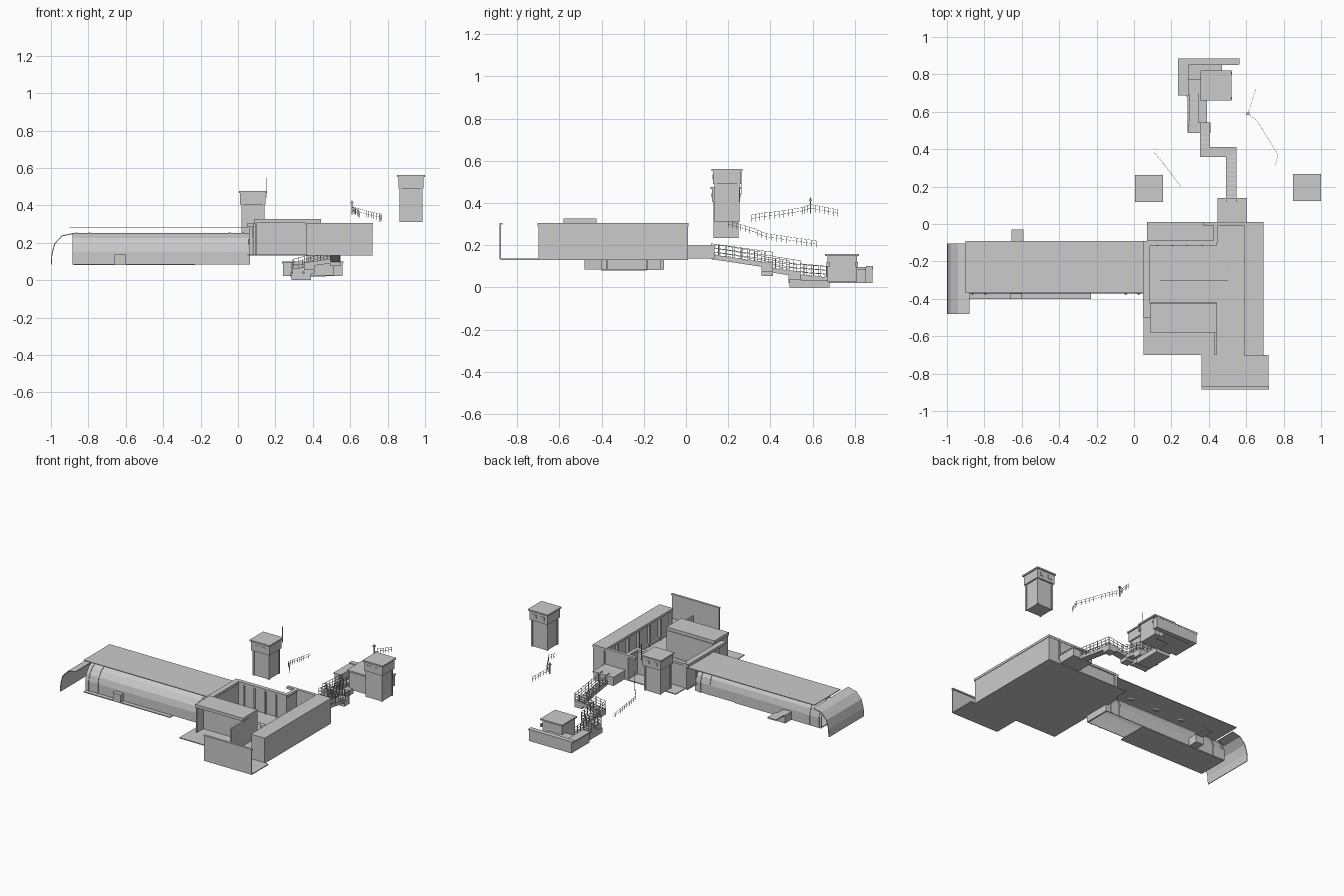
import bpy, bmesh, math
from mathutils import Vector

if "Cube" in bpy.data.objects:
    bpy.data.objects.remove(bpy.data.objects["Cube"])


def new_object(name, bm):
    bmesh.ops.recalc_face_normals(bm, faces=bm.faces)
    me = bpy.data.meshes.new(name)
    bm.to_mesh(me)
    bm.free()
    ob = bpy.data.objects.new(name, me)
    bpy.context.collection.objects.link(ob)
    return ob


def add_box(bm, x0, x1, y0, y1, z0, z1):
    vs = [bm.verts.new((x, y, z)) for z in (z0, z1)
          for x, y in ((x0, y0), (x1, y0), (x1, y1), (x0, y1))]
    for f in ((3, 2, 1, 0), (4, 5, 6, 7), (0, 1, 5, 4), (1, 2, 6, 5), (2, 3, 7, 6), (3, 0, 4, 7)):
        bm.faces.new([vs[i] for i in f])


def boxes(name, *dims):
    bm = bmesh.new()
    for d in dims:
        add_box(bm, *d)
    return new_object(name, bm)


def prism(name, pts, z0, z1):
    """Flat outline raised from z0 to z1."""
    bm = bmesh.new()
    f = bm.faces.new([bm.verts.new((x, y, z0)) for x, y in pts])
    r = bmesh.ops.extrude_face_region(bm, geom=[f])
    for v in r["geom"]:
        if isinstance(v, bmesh.types.BMVert):
            v.co.z = z1
    return new_object(name, bm)


def shell(name, a, b, thick):
    """Thin sheet spanning two matching profiles."""
    bm = bmesh.new()
    va = [bm.verts.new(p) for p in a]
    vb = [bm.verts.new(p) for p in b]
    for i in range(len(a) - 1):
        bm.faces.new((va[i], va[i + 1], vb[i + 1], vb[i]))
    ob = new_object(name, bm)
    m = ob.modifiers.new("thickness", "SOLIDIFY")
    m.thickness, m.offset = thick, 0
    return ob


def add_bar(bm, p, q, w, h):
    """Bar between two points, with horizontal width w and vertical height h."""
    p, q = Vector(p), Vector(q)
    d = q - p
    side = Vector((-d.y, d.x, 0)).normalized() * w / 2
    up = Vector((0, 0, h / 2))
    ends = [[bm.verts.new(c + s * side + u * up) for s, u in ((-1, -1), (1, -1), (1, 1), (-1, 1))]
            for c in (p, q)]
    a, b = ends
    bm.faces.new(a)
    bm.faces.new(b[::-1])
    for i in range(4):
        bm.faces.new((a[i], a[(i + 1) % 4], b[(i + 1) % 4], b[i]))


def fence(name, path, height, spacing, rails, t=0.0025):
    bm = bmesh.new()
    for p, q in zip(path, path[1:]):
        p, q = Vector(p), Vector(q)
        n = max(1, round((q - p).length / spacing))
        for i in range(n + 1):
            c = p.lerp(q, i / n)
            add_box(bm, c.x - t / 2, c.x + t / 2, c.y - t / 2, c.y + t / 2, c.z, c.z + height)
        for k in rails:
            o = Vector((0, 0, height * k))
            add_bar(bm, p + o, q + o, t * .7, t * .7)
    return new_object(name, bm)


# Long hall: vaulted body, flat roof sheet, ribs, floor
vault = [(-.37, .085), (-.37, .15), (-.36, .19), (-.335, .225), (-.30, .246), (-.28, .25),
         (-.26, .246), (-.225, .225), (-.20, .19), (-.19, .15), (-.19, .085)]
shell("hall_vault", [(-.885, y, z) for y, z in vault], [(.065, y, z) for y, z in vault], .004)
boxes("hall_roof_sheet", (-.90, .05, -.37, -.09, .278, .283))
boxes("hall_floor", (-.88, -.23, -.40, -.19, .08, .086))
boxes("hall_inner_wall", (.055, .065, -.37, -.19, .085, .22))
for i, x in enumerate((-.87, -.80, -.05, .02)):
    rib = [(-.28 + (y + .28) * 1.05, z + .003 if z > .1 else z) for y, z in vault]
    shell(f"hall_rib_{i}", [(x, y, z) for y, z in rib], [(x + .012, y, z) for y, z in rib], .004)
boxes("hall_roof_lamps", *[(x, x + .03, -.20, -.18, .235, .25) for x in (-.75, -.55, -.35, -.15)])
boxes("side_entrance", (-.66, -.60, -.40, -.12, .082, .137), (-.655, -.59, -.12, -.03, .132, .140))

# Curved end shell of the hall
end = [(-.998, .085), (-.995, .14), (-.98, .195), (-.94, .237), (-.88, .25)]
shell("hall_end_shell", [(x, -.48, z) for x, z in end], [(x, -.105, z) for x, z in end], .005)

# Courtyard floor
prism("court_floor", [(.07, .01), (.69, .01), (.69, -.70), (.72, -.70), (.72, -.88), (.36, -.88),
                      (.36, -.70), (.05, -.70), (.05, -.09), (.07, -.09)], .131, .137)

# Front screen wall
boxes("front_screen_wall", (.365, .72, -.885, -.876, .135, .30), (.36, .722, -.885, -.87, .297, .306))

# East wing with panelled inner side
boxes("east_wing", (.61, .69, -.70, .01, .135, .295))
boxes("east_wing_roof", (.59, .693, -.705, .012, .29, .306))
boxes("east_wing_pillars", *[(.593, .612, y, y + .012, .135, .292)
                             for y in (-.70, -.585, -.47, -.355, -.24, -.125, -.01)])
boxes("east_wing_plinth", (.597, .612, -.70, .01, .135, .155))

# Back walls with a step, and their copings
boxes("back_wall", (.08, .44, -.11, -.095, .135, .29), (.43, .443, -.10, .01, .135, .29),
      (.44, .60, -.003, .01, .135, .29))
boxes("back_wall_coping", (.07, .445, -.115, -.088, .288, .304), (.425, .45, -.10, .012, .288, .304),
      (.37, .60, -.008, .012, .288, .304))
boxes("back_wall_piers", *[(x, x + .01, -.118, -.108, .135, .29) for x in (.12, .20, .28, .36)])

# West wall where the hall meets the courtyard
boxes("west_wall", (.058, .078, -.44, -.09, .135, .29))
boxes("west_wall_coping", (.048, .085, -.50, -.09, .285, .303))

# Front block with raised canopy and side screen
boxes("front_block", (.09, .44, -.51, -.42, .135, .305))
boxes("front_block_canopy", (.085, .443, -.58, -.425, .305, .326), (.09, .098, -.58, -.51, .135, .305))
boxes("front_side_screen", (.43, .441, -.70, -.51, .135, .30))

# Courtyard rail
fence("court_rail", [(.14, -.30, .137), (.50, -.30, .137), (.50, -.16, .137)], .035, .03, (.55, 1))


# Watchtowers
def tower(n, cx, cy, z0, z1):
    boxes(f"tower_{n}_shaft", (cx - .058, cx + .058, cy - .055, cy + .055, z0, z1 - .07))
    boxes(f"tower_{n}_corner_strips", *[(cx + sx * .056 - .006, cx + sx * .056 + .006,
          cy + sy * .053 - .006, cy + sy * .053 + .006, z0, z1 - .07) for sx in (-1, 1) for sy in (-1, 1)])
    boxes(f"tower_{n}_head", (cx - .068, cx + .068, cy - .066, cy + .066, z1 - .072, z1 - .008))
    boxes(f"tower_{n}_window_hoods", *[(cx + s * .03 - .014, cx + s * .03 + .014, cy - .069, cy + .069,
          z1 - .05, z1 - .028) for s in (-1, 1)])
    boxes(f"tower_{n}_cap", (cx - .075, cx + .075, cy - .073, cy + .073, z1 - .010, z1))


tower(1, .08, .19, .235, .476)
tower(2, .925, .195, .31, .562)
boxes("tower_antenna", (.149, .152, .261, .264, .44, .55))

# Landing outside the back wall
boxes("stair_landing", (.45, .60, .01, .135, .137, .195))
boxes("stair_landing_lip", (.447, .603, .005, .14, .19, .198))

# Zigzag stairway with rails on both sides
path = [(.52, .12, .145), (.52, .385, .105), (.38, .385, .085), (.38, .515, .065),
        (.32, .515, .05), (.32, .70, .035)]
bm = bmesh.new()
for p, q in zip(path, path[1:]):
    add_bar(bm, p, q, .05, .022)
    p, q = Vector(p), Vector(q)
    n = max(2, round((q - p).length / .025))
    for i in range(n):
        c = p.lerp(q, (i + .5) / n)
        along_y = abs(q.y - p.y) > abs(q.x - p.x)
        rx, ry = (.025, .007) if along_y else (.007, .025)
        add_box(bm, c.x - rx, c.x + rx, c.y - ry, c.y + ry, c.z, c.z + .014)
for x, y, z in path[1:-1]:
    add_box(bm, x - .028, x + .028, y - .028, y + .028, z - .03, z + .012)
new_object("stairway", bm)
for n, s in (("left", -1), ("right", 1)):
    side = [(x + s * .026, y + s * .026 * (0 if i in (0, 5) else 1), z)
            for i, (x, y, z) in enumerate(path)]
    fence(f"stair_rail_{n}", side, .062, .035, (.4, .7, 1), .003)

# Lower platform, parapet and hut
boxes("stair_foot", (.285, .39, .49, .68, 0, .035))
boxes("lower_platform", (.24, .29, .69, .885, .022, .09), (.24, .56, .85, .885, .022, .095),
      (.28, .47, .77, .855, .02, .085), (.28, .37, .68, .78, .022, .04))
boxes("platform_coping", (.235, .565, .853, .886, .093, .101), (.235, .292, .688, .886, .088, .096))
boxes("hut", (.365, .51, .67, .81, .025, .15))
boxes("hut_roof", (.355, .52, .66, .82, .148, .158))
boxes("hut_vents", (.515, .525, .665, .68, .10, .12), (.515, .525, .80, .815, .10, .12))

# Boundary fences on the slopes
fence("west_fence", [(.25, .20, .285), (.16, .32, .25), (.11, .38, .225), (.11, .62, .19)],
      .03, .025, (.5, 1), .002)
fence("east_fence", [(.755, .31, .31), (.77, .37, .32), (.74, .42, .325), (.66, .55, .345),
                     (.61, .59, .36), (.65, .72, .335)], .033, .025, (.5, 1), .002)
boxes("fence_lamp_post", (.607, .612, .587, .592, .35, .425), (.602, .617, .582, .597, .41, .417))
